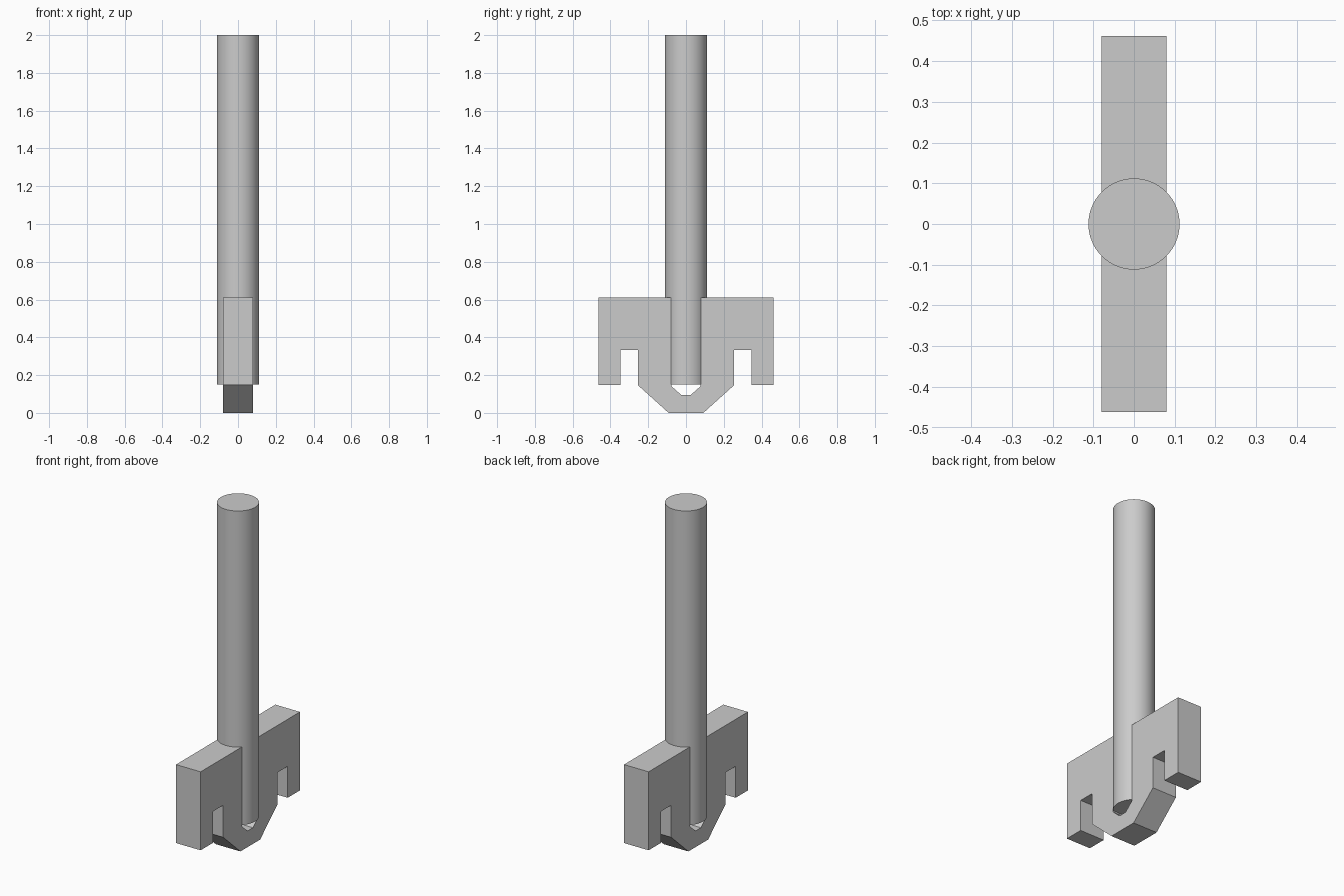
import bpy
import bmesh

if "Cube" in bpy.data.objects:
    bpy.data.objects.remove(bpy.data.objects["Cube"])

grey = bpy.data.materials.new("steel grey")
grey.diffuse_color = (0.6, 0.6, 0.6, 1)
grey.use_nodes = True
grey.node_tree.nodes["Principled BSDF"].inputs["Base Color"].default_value = grey.diffuse_color

# Round shaft
bpy.ops.mesh.primitive_cylinder_add(vertices=64, radius=0.112, depth=1.85,
                                    location=(0, 0, 1.075))
shaft = bpy.context.object
shaft.name = "shaft"
shaft.data.materials.append(grey)
bpy.ops.object.shade_smooth_by_angle()

# Slotted blade: half profile (y, z), mirrored into a U around the shaft
half = [(0.078, 0.61), (0.462, 0.61), (0.462, 0.148), (0.348, 0.148),
        (0.348, 0.333), (0.253, 0.333), (0.253, 0.145), (0.092, 0.0)]
inner = [(0.025, 0.095), (0.078, 0.142)]
profile = (half + [(-y, z) for y, z in reversed(half)]
           + [(-y, z) for y, z in reversed(inner)] + inner)

bm = bmesh.new()
face = bm.faces.new([bm.verts.new((-0.08, y, z)) for y, z in profile])
result = bmesh.ops.extrude_face_region(bm, geom=[face])
moved = [g for g in result["geom"] if isinstance(g, bmesh.types.BMVert)]
bmesh.ops.translate(bm, verts=moved, vec=(0.16, 0, 0))
bmesh.ops.recalc_face_normals(bm, faces=bm.faces)
mesh = bpy.data.meshes.new("slotted_blade")
bm.to_mesh(mesh)
bm.free()
mesh.materials.append(grey)
blade = bpy.data.objects.new("slotted_blade", mesh)
bpy.context.collection.objects.link(blade)
